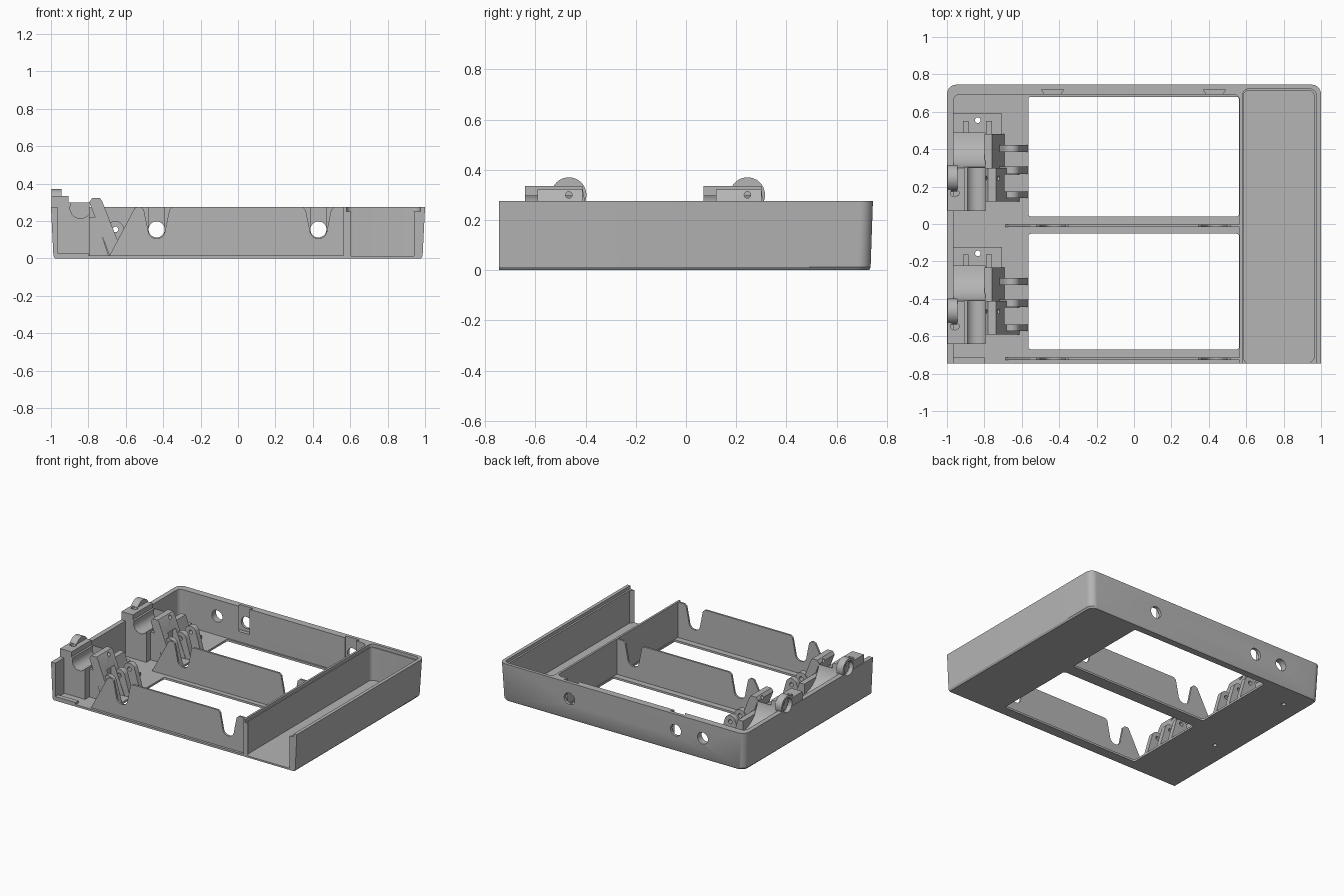
import bpy, bmesh
from math import sin, cos, pi, radians

cube = bpy.data.objects.get("Cube")
if cube:
    bpy.data.objects.remove(cube, do_unlink=True)

grey = bpy.data.materials.new("plastic_grey")
grey.use_nodes = True
colour = (0.46, 0.46, 0.46, 1)
grey.diffuse_color = colour
grey.node_tree.nodes["Principled BSDF"].inputs["Base Color"].default_value = colour


def loft(name, rings):
    """Closed solid through matching rings of points."""
    bm = bmesh.new()
    loops = [[bm.verts.new(p) for p in ring] for ring in rings]
    n = len(loops[0])
    for a, b in zip(loops, loops[1:]):
        for i in range(n):
            j = (i + 1) % n
            bm.faces.new((a[i], a[j], b[j], b[i]))
    bm.faces.new(loops[0][::-1])
    bm.faces.new(loops[-1])
    bmesh.ops.recalc_face_normals(bm, faces=bm.faces)
    mesh = bpy.data.meshes.new(name)
    bm.to_mesh(mesh)
    bm.free()
    mesh.materials.append(grey)
    ob = bpy.data.objects.new(name, mesh)
    bpy.context.collection.objects.link(ob)
    return ob


def prism(name, pts, axis, lo, hi):
    """Extrude a 2D profile along x, y or z."""
    place = {"x": lambda p, d: (d, p[0], p[1]),
             "y": lambda p, d: (p[0], d, p[1]),
             "z": lambda p, d: (p[0], p[1], d)}[axis]
    return loft(name, [[place(p, d) for p in pts] for d in (lo, hi)])


def box(name, x0, x1, y0, y1, z0, z1):
    return prism(name, [(x0, y0), (x1, y0), (x1, y1), (x0, y1)], "z", z0, z1)


def arc(cx, cy, r, a0, a1, n=8):
    return [(cx + r * cos(radians(a0 + (a1 - a0) * i / n)),
             cy + r * sin(radians(a0 + (a1 - a0) * i / n))) for i in range(n + 1)]


def rod(name, axis, cx, cy, r, lo, hi):
    return prism(name, arc(cx, cy, r, 0, 360, 32)[:-1], axis, lo, hi)


def tray_outline(x0, x1, y0, y1, r):
    """Rectangle with rounded back corners."""
    return [(x0, y0), (x1, y0)] + arc(x1 - r, y1 - r, r, 0, 90) + arc(x0 + r, y1 - r, r, 90, 180)


def rounded(x0, x1, y0, y1, r):
    return (arc(x1 - r, y1 - r, r, 0, 90) + arc(x0 + r, y1 - r, r, 90, 180)
            + arc(x0 + r, y0 + r, r, 180, 270) + arc(x1 - r, y0 + r, r, 270, 360))


def cut(ob, *cutters):
    bpy.context.view_layer.objects.active = ob
    for c in cutters:
        c.hide_render = True
        m = ob.modifiers.new("cut", "BOOLEAN")
        m.operation, m.solver, m.object = "DIFFERENCE", "EXACT", c
        bpy.ops.object.modifier_apply(modifier=m.name)
        bpy.data.objects.remove(c, do_unlink=True)


TOP, FLOOR, FRONT, BACK = 0.275, 0.015, -0.745, 0.745
CLAMP_SHIFTS = (0.0, -0.712)
HOLES_X = (-0.435, 0.43)

# Tray body with drafted outside and chamfered bottom edge
rings = []
for z, inset in ((0, 0.022), (0.012, 0.013), (TOP, 0)):
    outline = tray_outline(-1 + inset, 1 - inset, FRONT, BACK - inset * 0.7, 0.05)
    rings.append([(x, y, z) for x, y in outline])
tray = loft("tray_body", rings)

# Main bay, side compartment and its lid recess
cut(tray,
    prism("c", tray_outline(-0.965, 0.565, -1, 0.693, 0.035), "z", FLOOR, 1),
    prism("c", tray_outline(0.585, 0.962, -1, 0.715, 0.03), "z", 0.012, 1),
    prism("c", tray_outline(0.58, 0.975, -1, 0.722, 0.035), "z", 0.252, 1))

# Two large floor windows
for y0, y1 in ((0.04, 0.68), (-0.67, -0.052)):
    cut(tray, prism("c", rounded(-0.565, 0.562, y0, y1, 0.015), "z", -1, 0.1))

# Back wall: round holes and dovetail slots
for x in HOLES_X + (-0.655,):
    cut(tray, rod("c", "y", x, 0.155, 0.043, 0.6, 0.9))
for x in HOLES_X:
    slot = [(x - 0.035, 0.68), (x + 0.035, 0.68), (x + 0.06, 0.72), (x - 0.06, 0.72)]
    cut(tray, prism("c", slot, "z", 0.09, 1))

# Round recesses in the side wall and screw holes in the floor
for dy in CLAMP_SHIFTS:
    cut(tray, rod("c", "x", 0.245 + dy, 0.3, 0.052, -1.1, -0.9),
        rod("c", "z", -0.835, 0.555 + dy, 0.015, -1, 0.1))

# Upright webs with two rod notches each
web = [(-0.69, 0.01), (-0.553, 0.268), (-0.54, TOP)]
for x in HOLES_X:
    web += [(x - 0.085, TOP), (x - 0.068, 0.26)]
    web += arc(x, 0.152, 0.046, 180, 360, 12)
    web += [(x + 0.068, 0.26), (x + 0.085, TOP)]
web += [(0.57, TOP), (0.57, 0.01)]
for name, y in (("middle_web", -0.01), ("front_web", -0.72)):
    prism(name, web, "y", y - 0.007, y + 0.007)

# Front lip and lid stop posts
box("front_lip", -0.968, -0.8, FRONT, -0.71, 0.01, 0.03)
prism("inner_stop_post", [(0.58, FRONT), (0.603, FRONT), (0.58, -0.715)], "z", 0.01, 0.25)
prism("outer_stop_post", [(0.965, FRONT), (0.94, FRONT), (0.965, -0.715)], "z", 0.01, 0.25)

# Hinge clamps
for tag, dy in zip(("back", "front"), CLAMP_SHIFTS):
    def n(part):
        return tag + "_clamp_" + part

    # Body: curved gusset falling away toward the back
    curve = [(y + dy, z) for y, z in arc(0.49, 0.335, 0.19, 180, 270)]
    side = [(0.07 + dy, 0.01), (0.07 + dy, 0.335)] + curve + [(0.49 + dy, 0.01)]
    body = prism(n("body"), side, "x", -0.968, -0.795)
    cut(body,
        box("c", -0.905, -0.7, dy, 0.6 + dy, 0.298, 0.5),
        rod("c", "y", -0.842, 0.27, 0.056, dy, 0.3 + dy),
        box("c", -0.88, -0.804, dy, 0.3 + dy, 0.28, 0.5),
        rod("c", "z", -0.955, 0.165 + dy, 0.02, 0.25, 0.5),
        rod("c", "x", 0.245 + dy, 0.3, 0.05, -1.1, -0.96))

    # Upper wall block and arch over the recess
    cap = box(n("wall_block"), -0.998, -0.945, 0.07 + dy, 0.3 + dy, 0.27, 0.335)
    arch = prism(n("arch"), arc(0.245 + dy, 0.3, 0.07, 0, 360, 40)[:-1], "x", -0.998, -0.945)
    for ob in (cap, arch):
        cut(ob, rod("c", "x", 0.245 + dy, 0.3, 0.052, -1.1, -0.965),
            rod("c", "x", 0.245 + dy, 0.3, 0.013, -1.1, -0.9))
    cut(cap, rod("c", "z", -0.962, 0.165 + dy, 0.02, 0.25, 0.5))

    # Screw pad with two ribs
    pad = box(n("screw_pad"), -0.968, -0.705, 0.48 + dy, 0.59 + dy, 0.01, 0.04)
    cut(pad, rod("c", "z", -0.835, 0.555 + dy, 0.015, -1, 1))
    for x in (-0.9, -0.775):
        box(n("rib"), x - 0.015, x + 0.015, 0.48 + dy, 0.55 + dy, 0.03, 0.13)

    # Slanted arm leaning out of the body
    arm = [(-0.795, 0.3), (-0.78, 0.322), (-0.737, 0.322), (-0.726, 0.305),
           (-0.61, 0.01), (-0.685, 0.01)]
    arm_ob = prism(n("arm"), arm, "y", 0.12 + dy, 0.3 + dy)
    cut(arm_ob, rod("c", "x", 0.245 + dy, 0.3, 0.013, -0.9, -0.6),
        box("c", -0.72, -0.5, 0.175 + dy, 0.265 + dy, -0.1, 0.22))
    low_side = [(-0.8, 0.01), (-0.8, 0.22), (-0.76, 0.22), (-0.69, 0.01)]
    prism(n("base"), low_side, "y", 0.12 + dy, 0.48 + dy)

    # Pivot knuckles
    knuckle = [(-0.75, 0.01), (-0.567, 0.01)] + arc(-0.655, 0.155, 0.045, 20, 160, 12)
    for y0, y1 in ((0.14, 0.175), (0.268, 0.308), (0.385, 0.422)):
        k = prism(n("knuckle"), knuckle, "y", y0 + dy, y1 + dy)
        cut(k, rod("c", "y", -0.655, 0.155, 0.015, -2, 2))

# Smooth the round surfaces, keep edges sharp
bpy.ops.object.select_all(action="DESELECT")
for ob in bpy.context.scene.objects:
    if ob.type == "MESH":
        ob.select_set(True)
        bpy.context.view_layer.objects.active = ob
bpy.ops.object.shade_smooth_by_angle(angle=radians(30))
